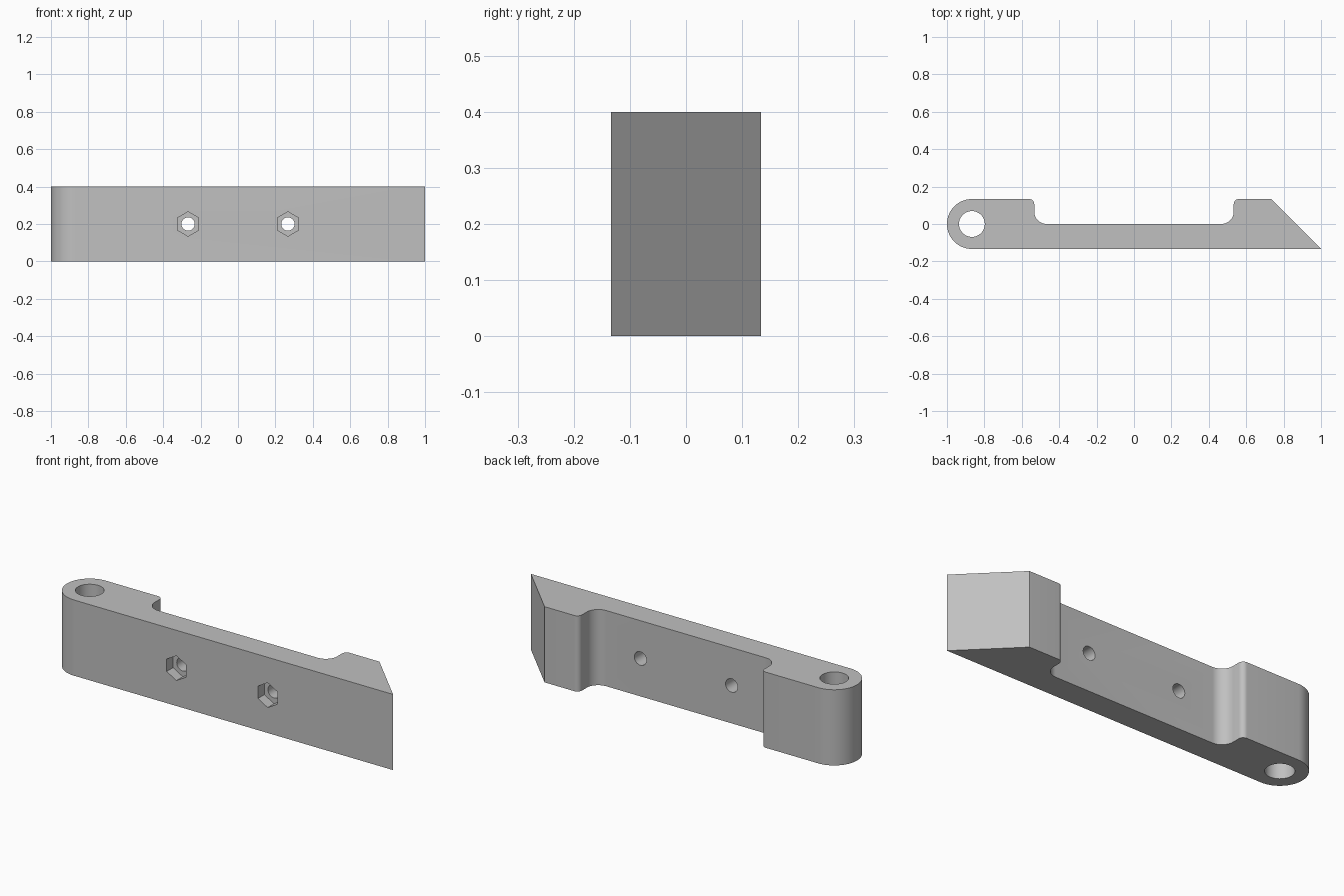
import bpy, bmesh
from math import sin, cos, pi, radians
from mathutils import Matrix

cube = bpy.data.objects.get("Cube")
if cube:
    bpy.data.objects.remove(cube)

HEIGHT, HALF = 0.4, 0.1333      # block height and half depth
FILLET, ROUND = 0.0667, 0.0267  # recess corner radii
WALL, BOLT_X = 0.5333, 0.2667   # recess wall and bolt positions

grey = bpy.data.materials.new("plain grey")
grey.use_nodes = True
colour = (0.53, 0.53, 0.53, 1)
grey.diffuse_color = colour
grey.node_tree.nodes["Principled BSDF"].inputs["Base Color"].default_value = colour


def arc(cx, cy, r, start, end, steps):
    angles = [radians(start + (end - start) * i / steps) for i in range(steps + 1)]
    return [(cx + r * cos(a), cy + r * sin(a)) for a in angles]


def prism(name, outline, height):
    bm = bmesh.new()
    base = bm.faces.new([bm.verts.new((x, y, 0)) for x, y in outline])
    top = bmesh.ops.extrude_face_region(bm, geom=[base])["geom"]
    bmesh.ops.translate(bm, vec=(0, 0, height),
                        verts=[v for v in top if isinstance(v, bmesh.types.BMVert)])
    bmesh.ops.recalc_face_normals(bm, faces=bm.faces)
    mesh = bpy.data.meshes.new(name)
    bm.to_mesh(mesh)
    bm.free()
    obj = bpy.data.objects.new(name, mesh)
    bpy.context.collection.objects.link(obj)
    mesh.materials.append(grey)
    return obj


def cut(target, cutter):
    mod = target.modifiers.new("cut", "BOOLEAN")
    mod.operation, mod.solver, mod.object = "DIFFERENCE", "EXACT", cutter
    bpy.context.view_layer.objects.active = target
    bpy.ops.object.modifier_apply(modifier=mod.name)
    bpy.data.objects.remove(cutter)


# Latch arm: pointed end, two shoulders around a recess, rounded pivot end
right_shoulder = (arc(WALL + ROUND, HALF - ROUND, ROUND, 90, 180, 10)
                  + arc(WALL - FILLET, FILLET, FILLET, 0, -90, 16))
left_shoulder = [(-x, y) for x, y in reversed(right_shoulder)]
outline = ([(1, -HALF), (1 - 2 * HALF, HALF)] + right_shoulder + left_shoulder
           + arc(HALF - 1, 0, HALF, 90, 270, 40))
arm = prism("latch_arm", outline, HEIGHT)

# Vertical pivot hole
pivot = prism("pivot_cutter", arc(HALF - 1, 0, 0.069, 0, 352.5, 47), HEIGHT + 0.2)
pivot.location.z = -0.1
cut(arm, pivot)

# Bolt holes with hexagonal nut pockets sunk into the front
for x in (-BOLT_X, BOLT_X):
    for radius, sides, depth in ((0.0355, 32, 0.3), (0.0655, 6, 0.0533)):
        tool = prism("bolt_cutter", arc(0, 0, radius, 90, 450 - 360 / sides, sides - 1), depth + 0.1)
        tool.data.transform(Matrix.Translation((x, -HALF - 0.1, HEIGHT / 2))
                            @ Matrix.Rotation(-pi / 2, 4, "X"))
        cut(arm, tool)

# Smooth the curves, keep the hard edges
bpy.ops.object.select_all(action="DESELECT")
arm.select_set(True)
bpy.context.view_layer.objects.active = arm
bpy.ops.object.shade_smooth_by_angle(angle=radians(30))
